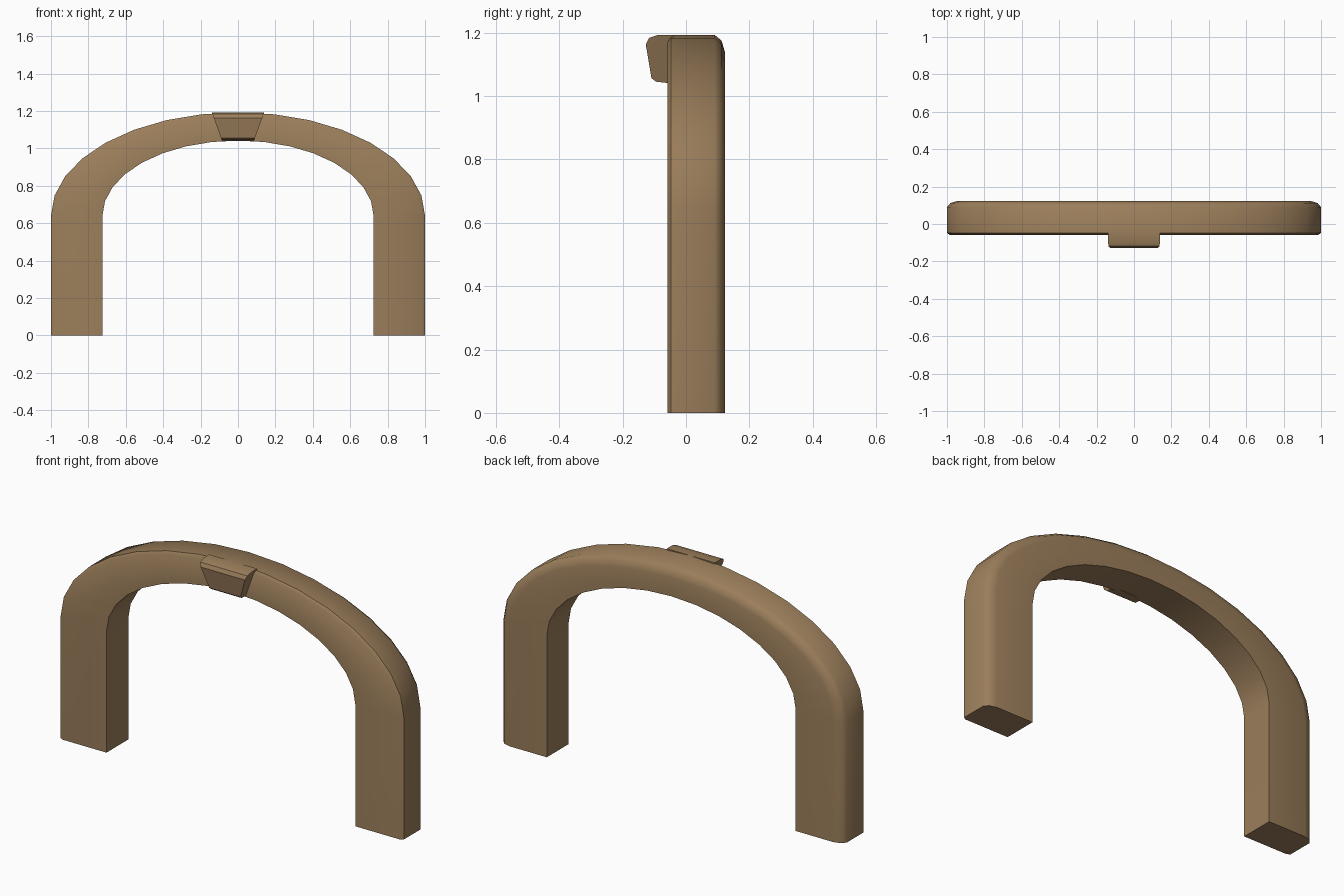
import bpy, bmesh, math
from mathutils import Vector

if "Cube" in bpy.data.objects:
    bpy.data.objects.remove(bpy.data.objects["Cube"])

stone = bpy.data.materials.new("tan_stone")
stone.diffuse_color = (0.33, 0.21, 0.105, 1)
stone.use_nodes = True
stone.node_tree.nodes["Principled BSDF"].inputs["Base Color"].default_value = stone.diffuse_color

SPRING = 0.64      # height where the curve starts
# cross-section: (y, distance inwards from the outer edge; None = inner edge)
SECTION = [(-0.059, None), (-0.059, 0.016), (-0.048, 0), (0.09, 0),
           (0.112, 0.018), (0.123, 0.055), (0.123, None)]


def sweep(name, stations):
    """Skin rings of points into a closed solid."""
    bm = bmesh.new()
    rings = [[bm.verts.new(p) for p in ring] for ring in stations]
    n = len(rings[0])
    for a, b in zip(rings, rings[1:]):
        for i in range(n):
            j = (i + 1) % n
            bm.faces.new((a[i], a[j], b[j], b[i]))
    bm.faces.new(rings[0])
    bm.faces.new(rings[-1])
    bmesh.ops.recalc_face_normals(bm, faces=bm.faces)
    me = bpy.data.meshes.new(name)
    bm.to_mesh(me)
    bm.free()
    me.materials.append(stone)
    ob = bpy.data.objects.new(name, me)
    bpy.context.collection.objects.link(ob)
    return ob


def ring(outer, inner):
    """Place the cross-section between an outer and an inner (x, z) point."""
    o, i = Vector(outer), Vector(inner)
    pts = []
    for y, d in SECTION:
        p = i if d is None else o.lerp(i, d / (i - o).length)
        pts.append((p.x, y, p.y))
    return pts


# arch: straight legs joined by a half-ellipse
stations = [ring((1, 0), (0.725, 0))]
for k in range(17):
    a = math.pi * k / 16
    c, s = math.cos(a), math.sin(a)
    stations.append(ring((c, SPRING + 0.553 * s), (0.725 * c, SPRING + 0.402 * s)))
stations.append(ring((-1, 0), (-0.725, 0)))
arch = sweep("arch", stations)

# keystone: side profile (y, z), tapering in width towards the bottom
profile = [(-0.04, 1.193), (-0.088, 1.193), (-0.117, 1.183), (-0.127, 1.163),
           (-0.109, 1.056), (-0.094, 1.045), (-0.04, 1.039)]
half = lambda z: 0.085 + (z - 1.04) * 0.36
keystone = sweep("keystone", [[(sx * half(z), y, z) for y, z in profile] for sx in (-1, 1)])

# smooth shading with sharp edges kept
for ob, angle in ((arch, 40), (keystone, 20)):
    bpy.ops.object.select_all(action='DESELECT')
    ob.select_set(True)
    bpy.context.view_layer.objects.active = ob
    bpy.ops.object.shade_smooth_by_angle(angle=math.radians(angle))
